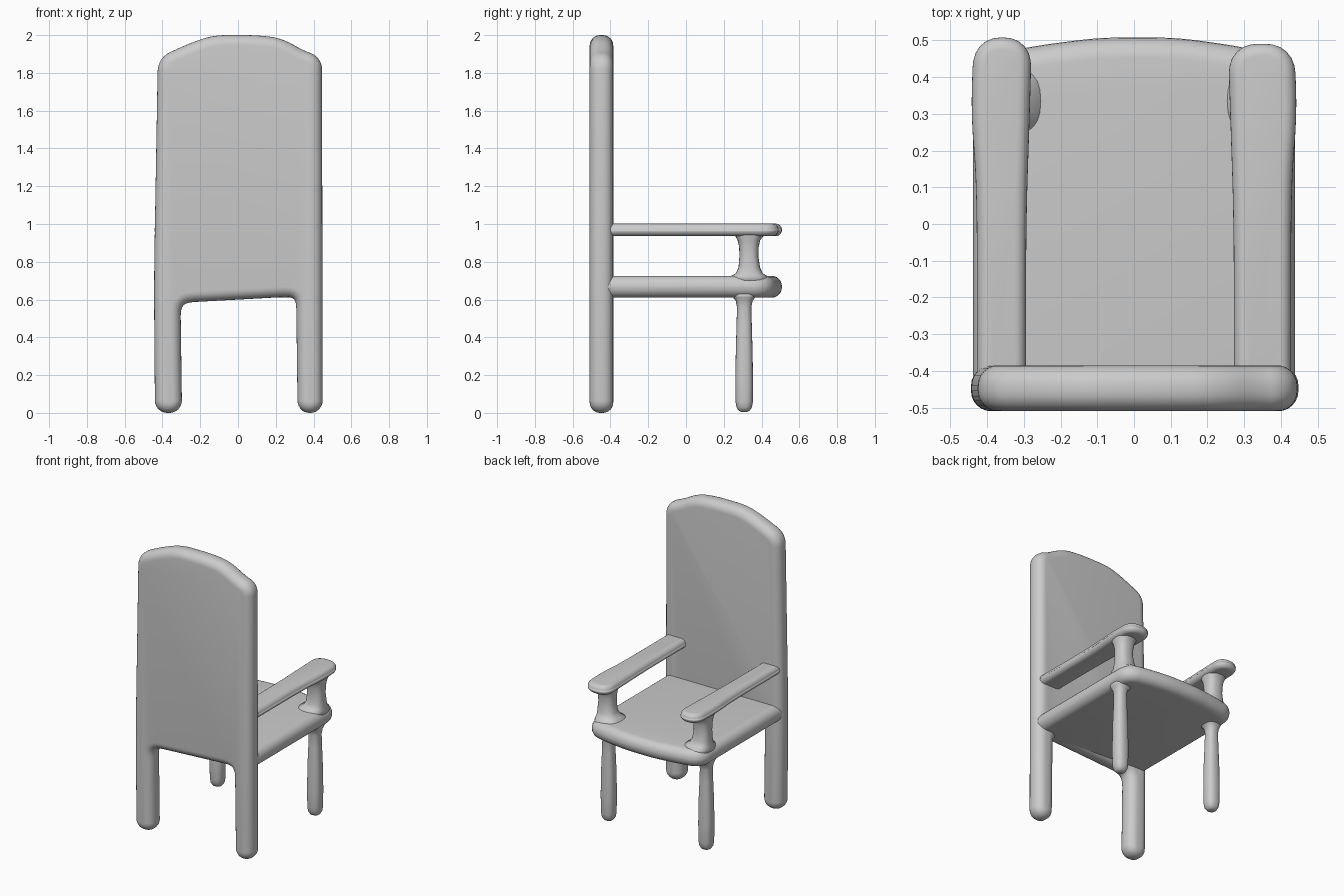
import bpy, bmesh, math
from mathutils import Vector

if "Cube" in bpy.data.objects:
    bpy.data.objects.remove(bpy.data.objects["Cube"])


def finish(bm, name):
    bmesh.ops.recalc_face_normals(bm, faces=bm.faces)
    me = bpy.data.meshes.new(name)
    bm.to_mesh(me)
    bm.free()
    me.shade_smooth()
    ob = bpy.data.objects.new(name, me)
    bpy.context.collection.objects.link(ob)
    return ob


def skin(name, rings):
    """Bridge equal-length rings of points and cap both ends."""
    bm = bmesh.new()
    loops = [[bm.verts.new(p) for p in ring] for ring in rings]
    n = len(loops[0])
    for a, b in zip(loops, loops[1:]):
        for i in range(n):
            j = (i + 1) % n
            bm.faces.new((a[i], a[j], b[j], b[i]))
    bm.faces.new(loops[0][::-1])
    bm.faces.new(loops[-1])
    return finish(bm, name)


def round_corners(corners, steps=6):
    """Corners are (u, v, trim length), counter-clockwise."""
    out, n = [], len(corners)
    for i, (u, v, d) in enumerate(corners):
        c = Vector((u, v))
        ends = []
        for k in (i - 1, (i + 1) % n):
            e = Vector(corners[k][:2]) - c
            ends.append(c + e.normalized() * min(d, 0.45 * e.length))
        for s in range(steps + 1):
            t = s / steps
            out.append(ends[0] * (1 - t) ** 2 + c * 2 * t * (1 - t) + ends[1] * t * t)
    return out


def slab(name, corners, lo, hi, r, place, steps=6):
    """Pillow-edged slab: an inset outline swollen outwards by radius r."""
    pts = round_corners(corners)
    n = len(pts)
    normals = []
    for i in range(n):
        t = (pts[i] - pts[i - 1]).normalized() + (pts[(i + 1) % n] - pts[i]).normalized()
        normals.append(Vector((t.y, -t.x)).normalized())
    rings = []
    for base, start in ((lo + r, -90), (hi - r, 0)):
        for k in range(steps + 1):
            a = math.radians(start + 90 * k / steps)
            h = base + r * math.sin(a)
            rings.append([place(*(p + m * r * math.cos(a)), h) for p, m in zip(pts, normals)])
    return skin(name, rings)


def column(name, sections, n=24):
    """Vertical loft; sections are (z, centre x, centre y, half x, half y)."""
    def power(v):
        return math.copysign(abs(v) ** 0.8, v)
    rings = []
    for z, cx, cy, hx, hy in sections:
        angles = [2 * math.pi * i / n for i in range(n)]
        rings.append([(cx + hx * power(math.cos(a)), cy + hy * power(math.sin(a)), z)
                      for a in angles])
    return skin(name, rings)


def upright(u, v, h):
    return (u, h, v)


def flat(u, v, h):
    return (u, v, h)


# Backrest and back legs in one arched panel
slab("backrest_with_back_legs", [
    (-0.385, 0.055, 0.012), (-0.352, 0.055, 0.012),
    (-0.360, 0.635, 0.12), (0.362, 0.675, 0.12),
    (0.370, 0.055, 0.012), (0.393, 0.055, 0.012),
    (0.390, 1.845, 0.03), (0.325, 1.868, 0.05), (0.21, 1.932, 0.06),
    (0.09, 1.945, 0.06), (-0.12, 1.945, 0.06), (-0.23, 1.908, 0.06),
    (-0.37, 1.845, 0.04), (-0.39, 0.70, 0.2),
], -0.51, -0.385, 0.055, upright)

# Seat with a gently bowed front edge
slab("seat", [
    (-0.382, -0.43, 0.02), (0.382, -0.43, 0.02), (0.382, 0.405, 0.05),
    (0.27, 0.43, 0.06), (0.11, 0.452, 0.06), (-0.09, 0.452, 0.06),
    (-0.26, 0.43, 0.06), (-0.382, 0.405, 0.05),
], 0.61, 0.726, 0.056, flat)

for side, s, inner, tip in (("left", -1, 0.327, 0.475), ("right", 1, 0.305, 0.458)):
    # Armrest, a little wider at its rounded front end
    arm = [(0.395, -0.43, 0.01), (0.395, 0.10, 0.2), (0.411, 0.30, 0.1),
           (0.405, tip, 0.05), (inner - 0.015, tip, 0.05),
           (inner - 0.01, 0.30, 0.1), (inner, 0.0, 0.2), (inner, -0.43, 0.01)]
    if s < 0:
        arm = [(-x, y, d) for x, y, d in arm[::-1]]
    slab(side + "_armrest", arm, 0.936, 1.002, 0.033, flat)

    # Arm post flaring into seat and armrest
    column(side + "_arm_post", [
        (0.69, s * 0.335, 0.335, 0.095, 0.105), (0.725, s * 0.34, 0.335, 0.088, 0.095),
        (0.74, s * 0.352, 0.335, 0.072, 0.070), (0.77, s * 0.36, 0.335, 0.062, 0.057),
        (0.83, s * 0.362, 0.333, 0.056, 0.050), (0.88, s * 0.362, 0.333, 0.057, 0.052),
        (0.915, s * 0.362, 0.333, 0.062, 0.060), (0.935, s * 0.362, 0.335, 0.066, 0.074),
        (0.955, s * 0.362, 0.338, 0.068, 0.090)])

    # Front leg with a slim neck and rounded foot
    column(side + "_front_leg", [
        (0.005, s * 0.37, 0.308, 0.016, 0.016), (0.012, s * 0.37, 0.308, 0.030, 0.030),
        (0.03, s * 0.37, 0.308, 0.041, 0.041), (0.06, s * 0.37, 0.308, 0.046, 0.046),
        (0.18, s * 0.37, 0.308, 0.048, 0.047), (0.34, s * 0.37, 0.308, 0.046, 0.044),
        (0.48, s * 0.37, 0.308, 0.040, 0.040), (0.56, s * 0.37, 0.308, 0.038, 0.038),
        (0.595, s * 0.37, 0.308, 0.043, 0.045), (0.612, s * 0.365, 0.308, 0.055, 0.060),
        (0.63, s * 0.36, 0.308, 0.066, 0.080)])
